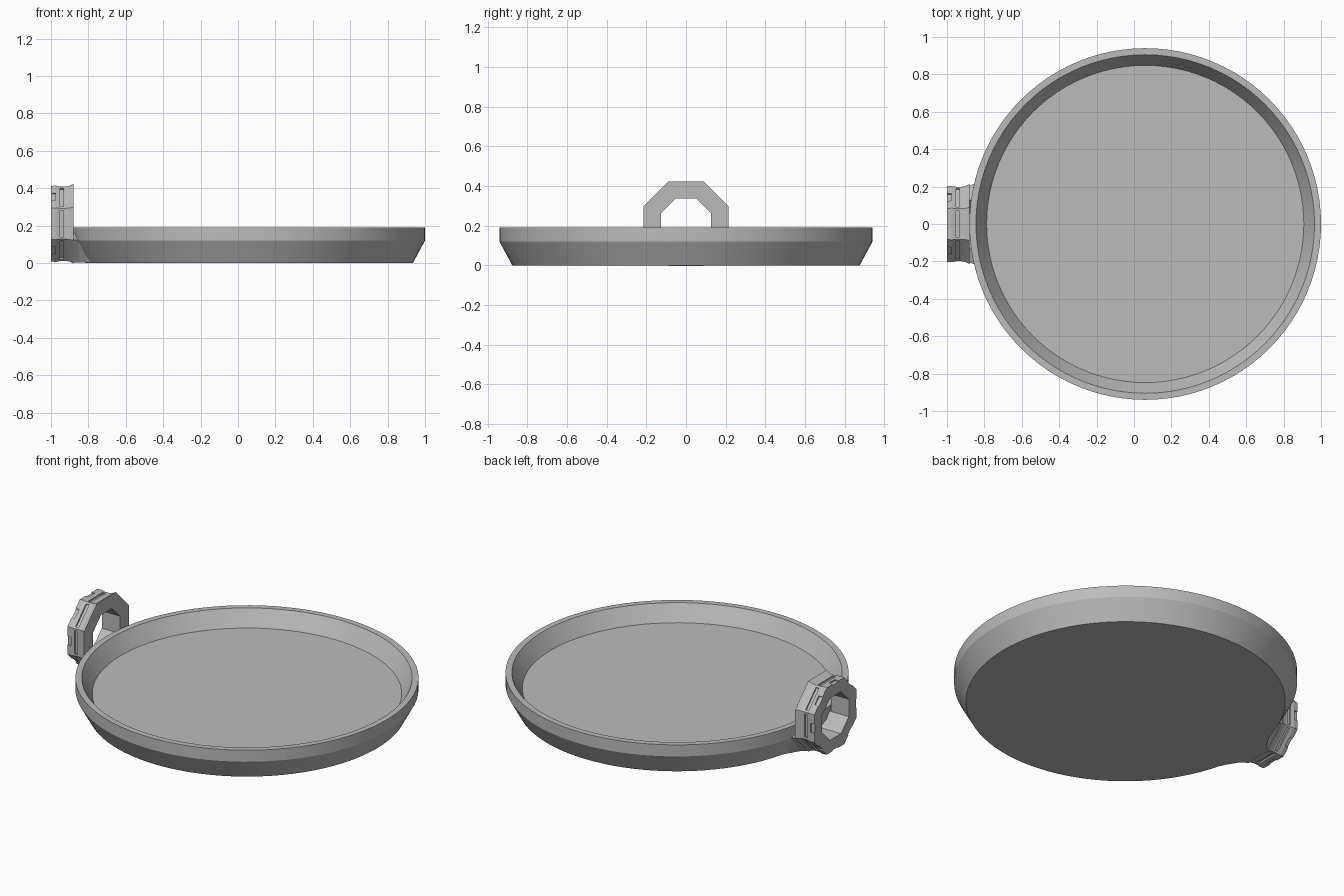
import bpy, bmesh, math
from mathutils import Matrix, Vector

cube = bpy.data.objects.get("Cube")
if cube:
    bpy.data.objects.remove(cube, do_unlink=True)

grey = bpy.data.materials.new("plain grey")
grey.use_nodes = True
grey.diffuse_color = (0.5, 0.5, 0.5, 1)
grey.node_tree.nodes["Principled BSDF"].inputs["Base Color"].default_value = (0.5, 0.5, 0.5, 1)

DISH_X = 0.06
RING_Z = 0.21


def make(name, bm):
    bmesh.ops.recalc_face_normals(bm, faces=bm.faces)
    mesh = bpy.data.meshes.new(name)
    bm.to_mesh(mesh)
    bm.free()
    obj = bpy.data.objects.new(name, mesh)
    bpy.context.collection.objects.link(obj)
    mesh.materials.append(grey)
    return obj


def bridge(bm, loops, closed=False):
    """Join successive vertex loops with quads."""
    pairs = list(zip(loops, loops[1:]))
    if closed:
        pairs.append((loops[-1], loops[0]))
    for a, b in pairs:
        for i in range(len(a)):
            j = (i + 1) % len(a)
            bm.faces.new((a[i], a[j], b[j], b[i]))


# Shallow round dish: turned profile of (radius, height)
profile = [(0.875, 0), (0.94, 0.12), (0.94, 0.19), (0.905, 0.19), (0.848, 0.095)]
bm = bmesh.new()
n = 96
loops = [[bm.verts.new((DISH_X + r * math.cos(math.tau * i / n),
                        r * math.sin(math.tau * i / n), z)) for i in range(n)]
         for r, z in profile]
bridge(bm, loops)
bm.faces.new(loops[0])
bm.faces.new(loops[-1])
dish = make("dish", bm)
bpy.context.view_layer.objects.active = dish
dish.select_set(True)
bpy.ops.object.shade_smooth_by_angle(angle=math.radians(25))


# Octagonal ring handle: closed section of (x, distance from ring axis)
def octagon(bm, x, apothem):
    r = apothem / math.cos(math.pi / 8)
    return [bm.verts.new((x, r * math.cos(a), RING_Z + r * math.sin(a)))
            for a in (math.pi / 8 + k * math.pi / 4 for k in range(8))]


section = [(-1, 0.202), (-0.975, 0.204), (-0.95, 0.199), (-0.92, 0.199),
           (-0.9, 0.203), (-0.88, 0.213), (-0.88, 0.127), (-1, 0.127)]
bm = bmesh.new()
bridge(bm, [octagon(bm, x, a) for x, a in section], closed=True)
ring = make("handle_ring", bm)

# Slot and edge notch on each side of the ring
bm = bmesh.new()
for k in range(8):
    turn = Matrix.Translation((0, 0, RING_Z)) @ Matrix.Rotation(k * math.pi / 4, 4, 'X')
    for x, depth, width, length in ((-0.943, 0.19, 0.02, 0.14), (-0.993, 0.196, 0.034, 0.055)):
        bmesh.ops.create_cube(bm, size=1, matrix=turn
                              @ Matrix.Translation((x, 0, depth + 0.02))
                              @ Matrix.Diagonal((width, length, 0.04, 1)))
cutter = make("slot_cutter", bm)
cutter.hide_render = True
cutter.hide_viewport = True
cut = ring.modifiers.new("slots", 'BOOLEAN')
cut.operation = 'DIFFERENCE'
cut.solver = 'EXACT'
cut.object = cutter

# Flared bracket joining the lower half of the ring to the dish wall
half = [(-0.085, 0.002), (0.085, 0.002), (0.205, 0.123), (0.127, 0.157),
        (0.053, 0.083), (-0.053, 0.083), (-0.127, 0.157), (-0.205, 0.123)]
bm = bmesh.new()
loops = []
for t in (0, 0.35, 0.7, 1):
    loop = []
    for i, (y, z) in enumerate(half):
        wide = math.copysign(0.25, y) if i in (0, 1, 2, 7) else y
        radius = 0.872 + 0.15 * z
        end = Vector((DISH_X - math.sqrt(radius ** 2 - wide ** 2), wide, z))
        start = Vector((-0.885, y, z))
        p = start.lerp(end, t)
        p.y = y + (wide - y) * t ** 1.5
        loop.append(bm.verts.new(p))
    loops.append(loop)
bridge(bm, loops)
bm.faces.new(loops[0])
bm.faces.new(loops[-1])
make("handle_bracket", bm)
